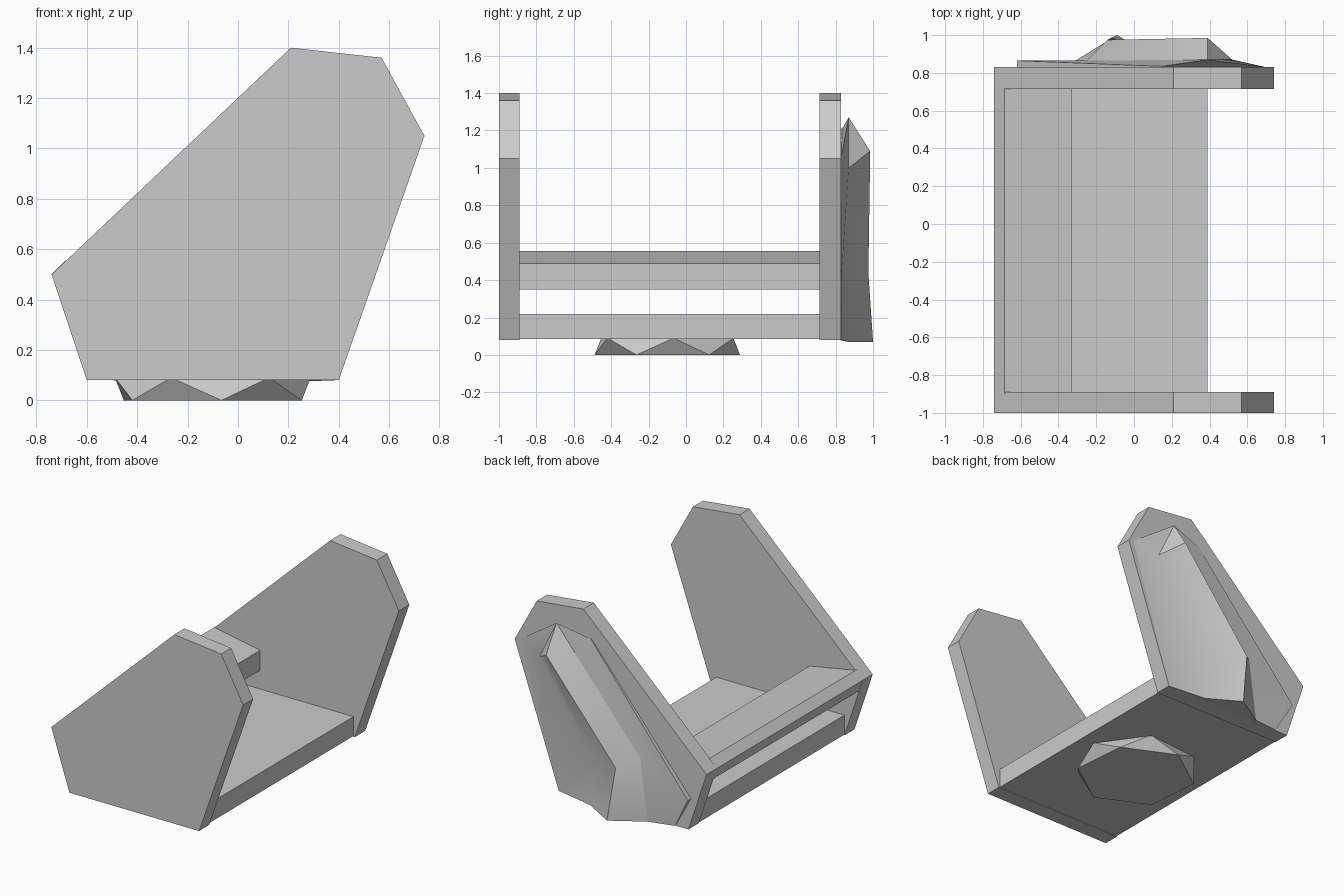
import bpy, bmesh, math

cube = bpy.data.objects.get("Cube")
if cube:
    bpy.data.objects.remove(cube)

grey = bpy.data.materials.new("plain_grey")
grey.use_nodes = True
grey.diffuse_color = (0.6, 0.6, 0.6, 1)
grey.node_tree.nodes["Principled BSDF"].inputs["Base Color"].default_value = (0.6, 0.6, 0.6, 1)


def build(name, verts, faces, smooth=False):
    bm = bmesh.new()
    vs = [bm.verts.new(v) for v in verts]
    for f in faces:
        bm.faces.new([vs[i] for i in f])
    bmesh.ops.recalc_face_normals(bm, faces=bm.faces)
    mesh = bpy.data.meshes.new(name)
    bm.to_mesh(mesh)
    bm.free()
    mesh.materials.append(grey)
    obj = bpy.data.objects.new(name, mesh)
    bpy.context.collection.objects.link(obj)
    if smooth:
        bpy.ops.object.select_all(action='DESELECT')
        obj.select_set(True)
        bpy.context.view_layer.objects.active = obj
        bpy.ops.object.shade_smooth_by_angle(angle=math.radians(25))
    return obj


def loft(name, rings, smooth=False):
    """Join closed rings of equal length and cap both ends."""
    n = len(rings[0])
    faces = [(k * n + i, k * n + (i + 1) % n, (k + 1) * n + (i + 1) % n, (k + 1) * n + i)
             for k in range(len(rings) - 1) for i in range(n)]
    faces += [tuple(range(n)), tuple(range((len(rings) - 1) * n, len(rings) * n))]
    return build(name, [v for r in rings for v in r], faces, smooth)


def extrude_y(name, profile, y0, y1):
    return loft(name, [[(x, y, z) for x, z in profile] for y in (y0, y1)])


# Side panels
panel = [(-0.6, 0.08), (0.4, 0.08), (0.74, 1.05), (0.57, 1.36), (0.21, 1.4), (-0.74, 0.5)]
extrude_y("front_panel", panel, -1.0, -0.89)
extrude_y("back_panel", panel, 0.715, 0.83)

# Floor and raised shelf between the panels
extrude_y("floor", [(-0.6, 0.085), (0.39, 0.085), (0.39, 0.22), (-0.6, 0.22)], -0.9, 0.72)
extrude_y("shelf", [(-0.74, 0.5), (-0.713, 0.42), (-0.33, 0.35), (-0.33, 0.49), (-0.685, 0.555)],
          -0.9, 0.72)

# Faceted foot: a six-sided antiprism
def hexagon(phase, z):
    angles = [math.radians(phase + 60 * i) for i in range(6)]
    return [(-0.1 + 0.39 * math.cos(a), -0.1 + 0.39 * math.sin(a), z) for a in angles]

low, high = hexagon(35, 0), hexagon(5, 0.09)
sides = []
for i in range(6):
    j = (i + 1) % 6
    sides += [(i, 6 + i, 6 + j), (i, 6 + j, j)]
build("foot", low + high, sides + [tuple(range(6)), tuple(range(6, 12))])

# Ridged spine on the back panel, as cross-sections from top to bottom
sections = [
    [(0.15, 0.82, 1.21), (0.15, 0.835, 1.21), (0.39, 0.87, 1.27),
     (0.39, 0.985, 1.09), (0.52, 0.87, 1.0), (0.7, 0.83, 1.06), (0.7, 0.82, 1.06)],
    [(-0.62, 0.82, 0.3), (-0.62, 0.865, 0.3), (-0.25, 0.865, 0.5),
     (-0.14, 0.975, 0.44), (0.09, 0.87, 0.38), (0.5, 0.83, 0.4), (0.5, 0.82, 0.4)],
    [(-0.5, 0.82, 0.08), (-0.5, 0.835, 0.08), (-0.31, 0.865, 0.07),
     (-0.09, 1.0, 0.07), (0.13, 0.87, 0.07), (0.39, 0.83, 0.08), (0.39, 0.82, 0.08)],
]
n = len(sections[0])
strips = [(k * n + i, k * n + i + 1, (k + 1) * n + i + 1, (k + 1) * n + i)
          for k in range(2) for i in range(n - 1)]
caps = [(2, 3, 4), (2, 4, 5), (1, 2, 5), (0, 1, 5, 6), tuple(range(2 * n, 3 * n))]
build("back_spine", [v for s in sections for v in s], strips + caps, True)
